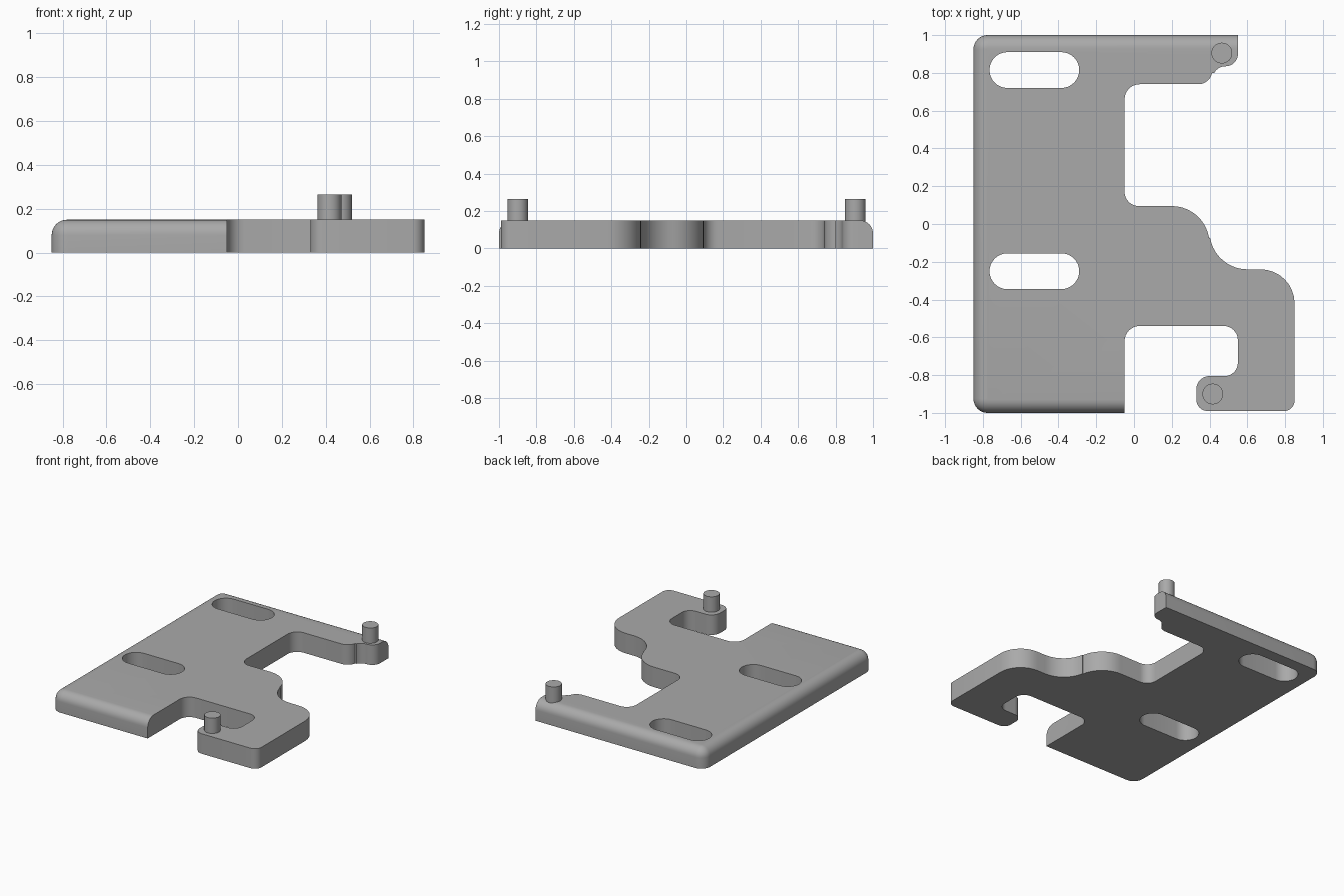
import bpy, bmesh
from math import sin, cos, radians, pi
from mathutils import Vector

cube = bpy.data.objects.get("Cube")
if cube:
    bpy.data.objects.remove(cube, do_unlink=True)

THICK = 0.15
grey = bpy.data.materials.new("plain grey")
grey.use_nodes = True
grey.diffuse_color = (0.4, 0.4, 0.4, 1)
grey.node_tree.nodes["Principled BSDF"].inputs["Base Color"].default_value = (0.4, 0.4, 0.4, 1)


def arc(cx, cy, r, a0, a1, n=10):
    angles = [radians(a0 + (a1 - a0) * i / n) for i in range(n + 1)]
    return [Vector((cx + r * cos(a), cy + r * sin(a))) for a in angles]


def corner(before, here, after, r, n=8):
    """Round a right-angled corner between two neighbouring points."""
    if r == 0:
        return [here]
    u, v = (before - here).normalized(), (after - here).normalized()
    centre = here + (u + v) * r
    steps = [i * pi / 2 / n for i in range(n + 1)]
    return [centre - v * r * cos(t) - u * r * sin(t) for t in steps]


def prism(name, points, z0, z1):
    bm = bmesh.new()
    base = bm.faces.new([bm.verts.new((p.x, p.y, z0)) for p in points])
    top = bmesh.ops.extrude_face_region(bm, geom=[base])["geom"]
    moved = [g for g in top if isinstance(g, bmesh.types.BMVert)]
    bmesh.ops.translate(bm, verts=moved, vec=(0, 0, z1 - z0))
    bmesh.ops.recalc_face_normals(bm, faces=bm.faces)
    mesh = bpy.data.meshes.new(name)
    bm.to_mesh(mesh)
    bm.free()
    mesh.materials.append(grey)
    obj = bpy.data.objects.new(name, mesh)
    bpy.context.collection.objects.link(obj)
    return obj


def smooth(obj):
    bpy.ops.object.select_all(action="DESELECT")
    obj.select_set(True)
    bpy.context.view_layer.objects.active = obj
    bpy.ops.object.shade_smooth_by_angle(angle=radians(35))


# Plate outline: three values are a rounded corner, five are a free arc
outline = [
    (-0.85, -1, 0.075), (-0.05, -1, 0), (-0.05, -0.54, 0.08),
    (0.55, -0.54, 0.075), (0.55, -0.805, 0.07), (0.33, -0.805, 0.07),
    (0.33, -0.99, 0.06), (0.85, -0.99, 0.055), (0.85, -0.24, 0.18),
    (0.6, -0.04, 0.2, 270, 189), (0.2, -0.105, 0.2, 9, 90),
    (-0.05, 0.095, 0.075), (-0.05, 0.74, 0.08),
    (0.34, 0.815, 0.075, -90, -12), (0.485, 0.765, 0.07, 150, 90),
    (0.485, 0.9, 0.065, -90, 0),
    (0.55, 1, 0), (-0.85, 1, 0.075),
]
# Ends of each item, so that corners aim at their real neighbours
ends = [arc(*o) if len(o) == 5 else [Vector(o[:2])] for o in outline]
points = []
for i, item in enumerate(outline):
    if len(item) == 5:
        points += ends[i]
    else:
        points += corner(ends[i - 1][-1], ends[i][0],
                         ends[(i + 1) % len(ends)][0], item[2])
plate = prism("plate", points, 0, THICK)

# Round the upper rim along the back, left and front
bm = bmesh.new()
bm.from_mesh(plate.data)
rim = []
for e in bm.edges:
    mid = (e.verts[0].co + e.verts[1].co) / 2
    if mid.z > THICK - 0.001 and (mid.x < -0.775 or abs(mid.y) > 0.995):
        rim.append(e)
bmesh.ops.bevel(bm, geom=rim, offset=0.07, offset_type="OFFSET", segments=8,
                profile=0.5, affect="EDGES", clamp_overlap=False)
bm.to_mesh(plate.data)
bm.free()

# Slots through the plate
for name, y in (("back_slot_cutter", 0.815), ("front_slot_cutter", -0.25)):
    slot = arc(-0.385, y, 0.095, -90, 90, 16) + arc(-0.67, y, 0.095, 90, 270, 16)
    cutter = prism(name, slot, -0.1, THICK + 0.1)
    cutter.hide_render = True
    cutter.hide_set(True)
    cut = plate.modifiers.new(name, "BOOLEAN")
    cut.operation = "DIFFERENCE"
    cut.solver = "EXACT"
    cut.object = cutter
    bpy.context.view_layer.objects.active = plate
    bpy.ops.object.modifier_apply(modifier=cut.name)
    bpy.data.objects.remove(cutter, do_unlink=True)
smooth(plate)

# Locating pins
for name, x, y in (("back_pin", 0.465, 0.905), ("front_pin", 0.417, -0.9)):
    smooth(prism(name, arc(x, y, 0.055, 0, 348.75, 31), THICK - 0.01, 0.265))
